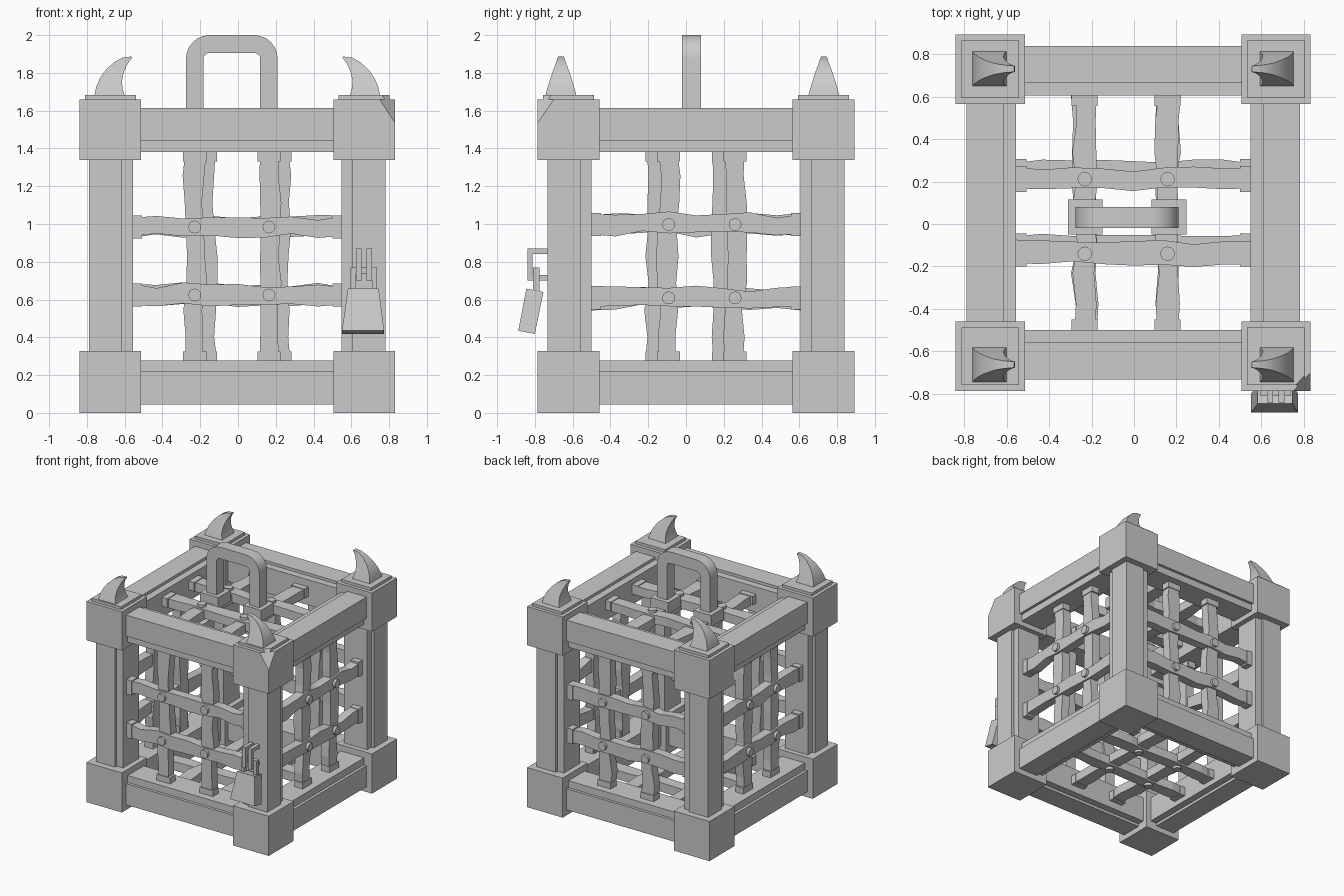
import bpy, bmesh, math, random
from mathutils import Vector

if "Cube" in bpy.data.objects:
    bpy.data.objects.remove(bpy.data.objects["Cube"])

random.seed(4)
C = Vector((-0.004, 0.053, 0.829))      # cage centre


def loft(name, rings, smooth=None):
    """Skin a list of equal-length point rings and cap both ends."""
    bm = bmesh.new()
    vs = [[bm.verts.new(p) for p in r] for r in rings]
    n = len(vs[0])
    for a, b in zip(vs, vs[1:]):
        for i in range(n):
            bm.faces.new((a[i], a[(i + 1) % n], b[(i + 1) % n], b[i]))
    bm.faces.new(vs[0][::-1])
    bm.faces.new(vs[-1])
    bmesh.ops.recalc_face_normals(bm, faces=bm.faces[:])
    me = bpy.data.meshes.new(name)
    bm.to_mesh(me)
    bm.free()
    ob = bpy.data.objects.new(name, me)
    bpy.context.collection.objects.link(ob)
    if smooth:
        bpy.ops.object.select_all(action='DESELECT')
        ob.select_set(True)
        bpy.context.view_layer.objects.active = ob
        bpy.ops.object.shade_smooth_by_angle(angle=math.radians(smooth))
    return ob


def box(name, p, q):
    (x0, y0, z0), (x1, y1, z1) = p, q
    return loft(name, [[(x0, y0, z), (x1, y0, z), (x1, y1, z), (x0, y1, z)] for z in (z0, z1)])


def cut_corner(ob, a, b, c, outward):
    """Slice a corner off with the plane through three points."""
    a, b, c = Vector(a), Vector(b), Vector(c)
    no = (b - a).cross(c - a).normalized()
    if no.dot(Vector(outward)) < 0:
        no = -no
    bm = bmesh.new()
    bm.from_mesh(ob.data)
    geom = bm.verts[:] + bm.edges[:] + bm.faces[:]
    res = bmesh.ops.bisect_plane(bm, geom=geom, plane_co=a, plane_no=no, clear_outer=True)
    edges = [e for e in res['geom_cut'] if isinstance(e, bmesh.types.BMEdge)]
    if edges:
        bmesh.ops.contextual_create(bm, geom=edges)
    bmesh.ops.recalc_face_normals(bm, faces=bm.faces[:])
    bm.to_mesh(ob.data)
    bm.free()


# Frame beams: outer square bar plus a slightly recessed inner bar
for axis in range(3):
    for s in (-1, 1):
        for t in (-1, 1):
            for part, a, b in (("beam", 0.61, 0.785), ("beam_inner_step", 0.552, 0.762)):
                p, q = Vector(C), Vector(C)
                p[axis] -= 0.6
                q[axis] += 0.6
                for k, sg in (((axis + 1) % 3, s), ((axis + 2) % 3, t)):
                    p[k] += min(sg * a, sg * b)
                    q[k] += max(sg * a, sg * b)
                box("frame_" + part, p, q)

# Corner blocks, top plates and horns
HORN = [(.756, 1.68, .596, 1.68, .082), (.747, 1.725, .608, 1.72, .070),
        (.728, 1.77, .610, 1.76, .056), (.697, 1.815, .602, 1.80, .041),
        (.654, 1.855, .585, 1.84, .026), (.610, 1.88, .570, 1.865, .018),
        (.560, 1.887, .556, 1.880, .014)]
for sx in (-1, 1):
    for sy in (-1, 1):
        mid = Vector((C.x + sx * 0.672, C.y + sy * 0.675, 0))
        h = 0.163
        for z0, z1 in ((0, 0.328), (1.34, 1.66)):
            ob = box("corner_block", mid + Vector((-h, -h, z0)), mid + Vector((h, h, z1)))
            if z0 > 0:
                plate = box("corner_plate", mid + Vector((-.135, -.135, 1.655)),
                            mid + Vector((.135, .135, 1.683)))
                if sx > 0 > sy:
                    for o in (ob, plate):
                        cut_corner(o, (.75, -.785, 1.66), (.831, -.70, 1.66),
                                   (.831, -.785, 1.535), (1, -1, 1))
        hy = -0.662 if sy < 0 else 0.73
        loft("horn", [[(C.x + sx * xo, hy - w, zo), (C.x + sx * xi, hy - w, zi),
                       (C.x + sx * xi, hy + w, zi), (C.x + sx * xo, hy + w, zo)]
                      for xo, zo, xi, zi, w in HORN], smooth=35)


# Crooked lattice bars with end sockets and rivets on all six sides
def lattice(n, u, v, us, vs):
    n, u, v = Vector(n), Vector(u), Vector(v)

    def strip(name, along, across, off, depth, half, stations, wob):
        rings = []
        for t in stations:
            c = off + random.uniform(-wob, wob)
            w = half + random.uniform(-wob, wob) * 0.6
            rings.append([C + along * t + across * (c + a * w) + n * (depth + b * 0.037)
                          for a, b in ((-1, -1), (1, -1), (1, 1), (-1, 1))])
        loft(name, rings)

    line = [-0.57 + 1.14 * i / 8 for i in range(9)]
    for along, across, offs, depth in ((v, u, us, 0.66), (u, v, vs, 0.675)):
        for off in offs:
            strip("lattice_bar", along, across, off, depth, 0.051, line, 0.012)
            for s in (-1, 1):
                strip("bar_socket", along, across, off, depth + 0.006, 0.061,
                      (s * 0.503, s * 0.57), 0)
    for a in us:
        for b in vs:
            ring = [(math.cos(k * math.pi / 6) * .034, math.sin(k * math.pi / 6) * .034)
                    for k in range(12)]
            loft("rivet", [[C + u * (a + i) + v * (b + j) + n * d for i, j in ring]
                           for d in (0.69, 0.733)], smooth=35)


X, Y, Z = (1, 0, 0), (0, 1, 0), (0, 0, 1)
neg = lambda a: tuple(-k for k in a)
for s in (1, -1):
    flip = (lambda a: a) if s > 0 else neg
    lattice(flip(neg(Y)), flip(X), Z, (-0.225, 0.168), (0.155, -0.205))   # front, back
    lattice(flip(X), flip(Y), Z, (-0.145, 0.207), (0.168, -0.22))         # right, left
    lattice(flip(Z), X, flip(Y), (-0.228, 0.162), (0.158, -0.193))        # top, bottom


# Carrying handle: rounded arch with feet
def arch(half, top, r):
    pts = [(half, 1.54)]
    pts += [(half - r + r * math.cos(k * math.pi / 12), top - r + r * math.sin(k * math.pi / 12))
            for k in range(7)]
    return pts + [(-x, z) for x, z in reversed(pts)]


HX = -0.0325
loft("handle", [[(HX + xo, -.02, zo), (HX + xi, -.02, zi), (HX + xi, .08, zi), (HX + xo, .08, zo)]
                for (xo, zo), (xi, zi) in zip(arch(.2425, 2.0, .125), arch(.15, 1.905, .03))],
     smooth=35)
for s in (-1, 1):
    x = HX + s * 0.197
    box("handle_foot", (x - .082, -.05, 1.50), (x + .082, .115, 1.595))

# Hasp staples on the front right post
for x0, x1 in ((.625, .655), (.68, .71)):
    box("hasp_top", (x0, -.84, .84), (x1, -.72, .87))
    box("hasp_front", (x0, -.84, .70), (x1, -.812, .87))
    box("hasp_bottom", (x0, -.84, .70), (x1, -.72, .73))

# Padlock shackle and tilted, flared body
for x0, x1 in ((.595, .622), (.71, .737)):
    box("shackle_leg", (x0, -.81, .63), (x1, -.776, .77))
box("shackle_top", (.595, -.81, .735), (.737, -.776, .77))
loft("padlock_body", [[(a, yf, zf), (b, yf, zf), (b, yb, zb), (a, yb, zb)]
                      for a, b, yf, zf, yb, zb in ((.55, .773, -.888, .435, -.80, .418),
                                                   (.582, .745, -.845, .658, -.755, .64))])
